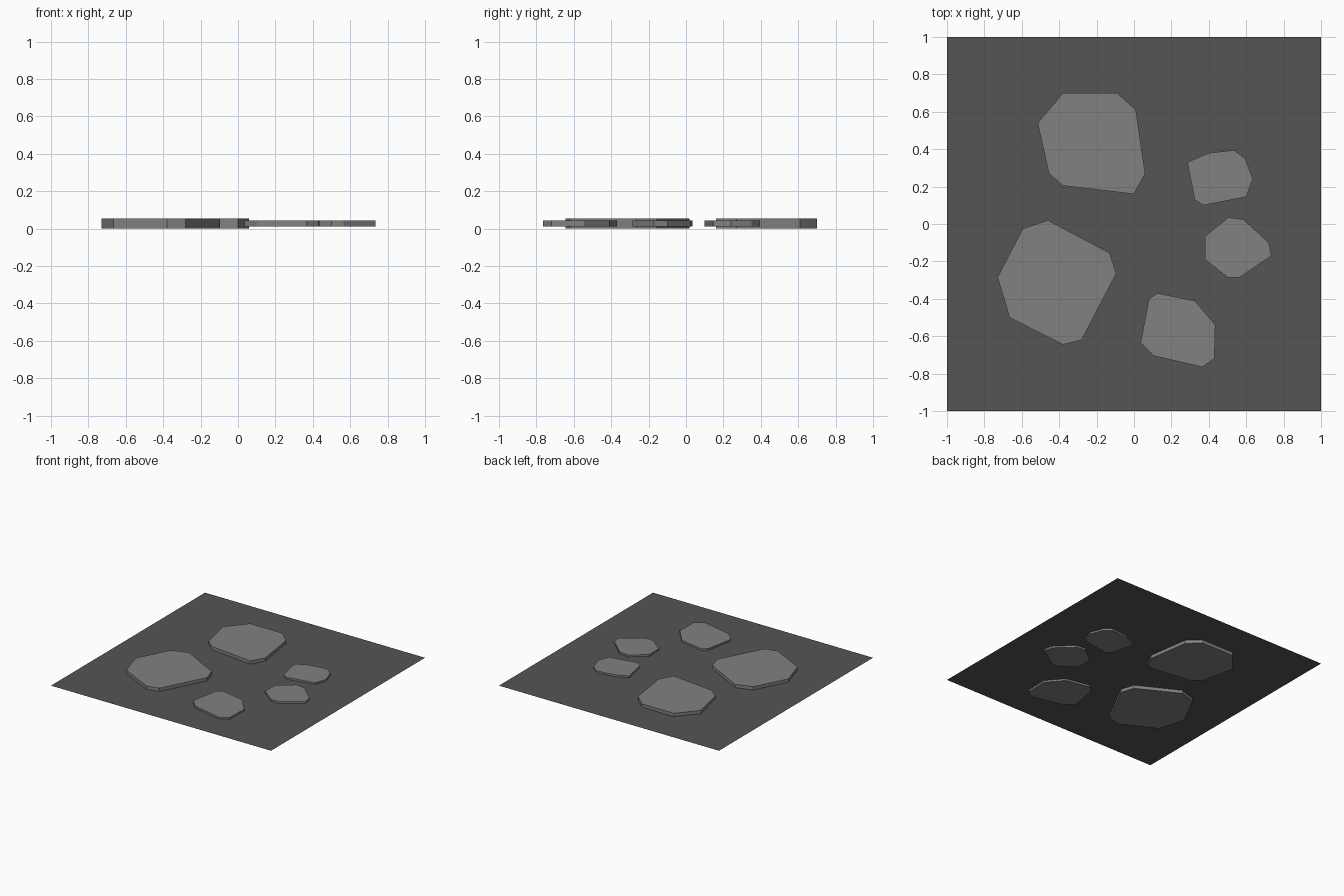
import bpy
import bmesh

default_cube = bpy.data.objects.get("Cube")
if default_cube:
    bpy.data.objects.remove(default_cube, do_unlink=True)


def make_material(name, grey):
    material = bpy.data.materials.new(name)
    material.use_nodes = True
    colour = (grey, grey, grey, 1)
    material.diffuse_color = colour
    material.node_tree.nodes["Principled BSDF"].inputs["Base Color"].default_value = colour
    return material


def make_slab(name, outline, material, bottom, thickness=0):
    """Flat outline, counter-clockwise, optionally extruded upwards."""
    builder = bmesh.new()
    corners = [builder.verts.new((x, y, bottom)) for x, y in outline]
    base = builder.faces.new(corners)
    if thickness:
        extruded = bmesh.ops.extrude_face_region(builder, geom=[base], use_keep_orig=True)
        raised = [item for item in extruded["geom"] if isinstance(item, bmesh.types.BMVert)]
        bmesh.ops.translate(builder, verts=raised, vec=(0, 0, thickness))
        bmesh.ops.recalc_face_normals(builder, faces=builder.faces)
    mesh = bpy.data.meshes.new(name)
    builder.to_mesh(mesh)
    builder.free()
    mesh.materials.append(material)
    slab = bpy.data.objects.new(name, mesh)
    bpy.context.collection.objects.link(slab)
    return slab


ground_grey = make_material("dark ground grey", 0.09)
stone_grey = make_material("light stone grey", 0.22)
ground_height = 0.027

# Thin ground sheet passing through the middle of every stone
make_slab("ground_sheet", [(-1, -1), (1, -1), (1, 1), (-1, 1)], ground_grey, ground_height)

# Two large thick stones on the left-hand side of the sheet
large_stones = {
    "large_back_stone": [(-.38, .70), (-.09, .70), (.01, .61), (.06, .27),
                         (0, .16), (-.38, .205), (-.455, .27), (-.515, .54)],
    "large_front_stone": [(-.595, -.025), (-.46, .02), (-.13, -.155), (-.095, -.265),
                          (-.28, -.62), (-.38, -.645), (-.665, -.50), (-.73, -.285)],
}

# Three small thin stones
small_stones = {
    "small_back_stone": [(.285, .33), (.40, .38), (.535, .395), (.595, .35),
                         (.635, .24), (.60, .145), (.37, .10), (.325, .13)],
    "small_middle_stone": [(.38, -.065), (.505, .035), (.585, .025), (.72, -.10),
                           (.735, -.17), (.565, -.285), (.50, -.285), (.38, -.19)],
    "small_front_stone": [(.125, -.37), (.325, -.41), (.435, -.54), (.43, -.72),
                          (.365, -.765), (.105, -.705), (.035, -.635), (.08, -.40)],
}

for stones, thickness in ((large_stones, 0.054), (small_stones, 0.03)):
    for name, outline in stones.items():
        make_slab(name, outline, stone_grey, ground_height - thickness / 2, thickness)
